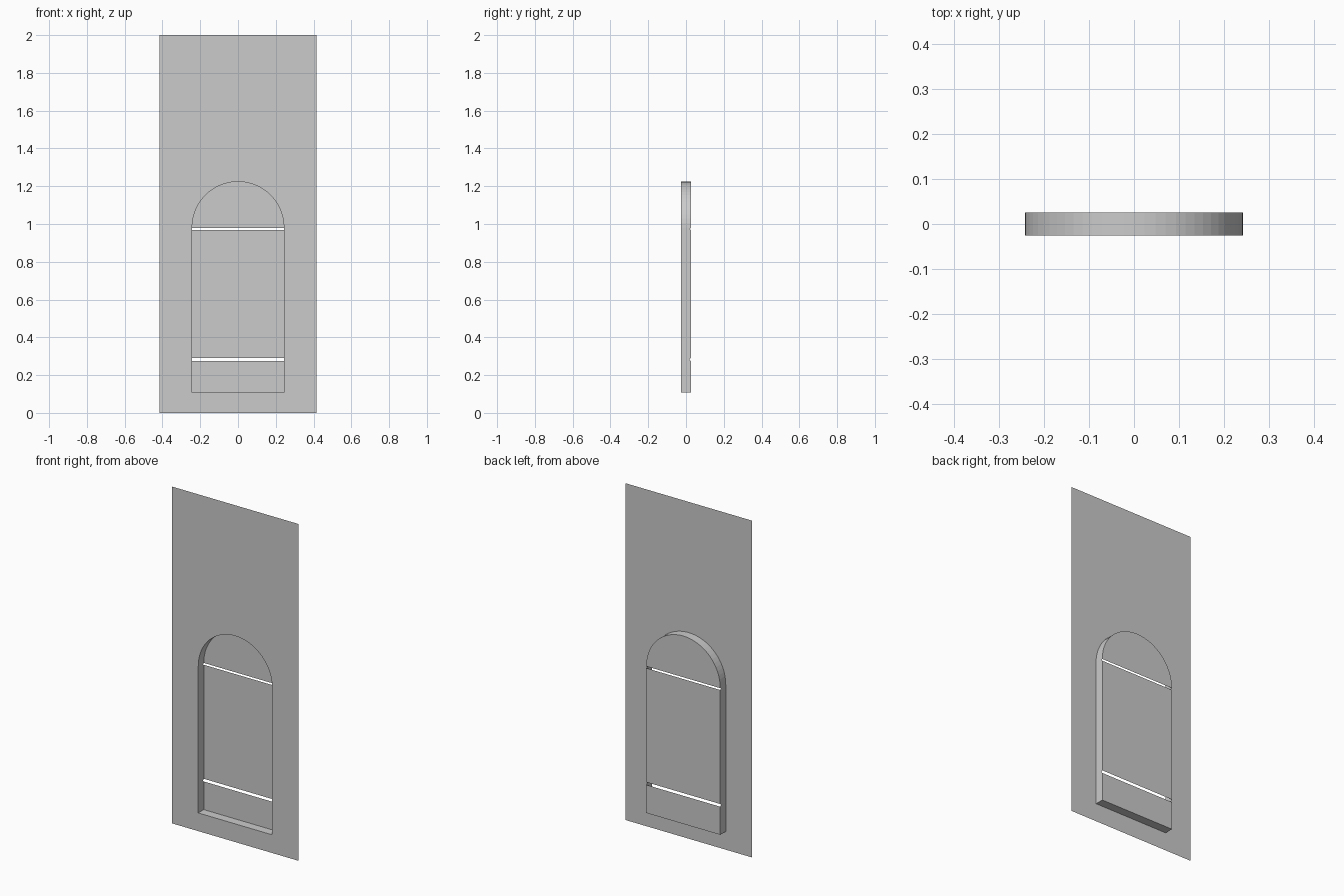
import bpy, bmesh, math

if "Cube" in bpy.data.objects:
    bpy.data.objects.remove(bpy.data.objects["Cube"])

W, H = 0.415, 2.0            # facade half width, height
R = 0.243                    # niche half width / arch radius
Z0, ZTOP = 0.108, 1.224      # niche bottom and crown
ZS = ZTOP - R                # spring line of the arch
YF, YB = -0.026, 0.026       # front and back planes
NOTCH = 0.008                # groove depth in the side walls
SLOTS = [(0.275, 0.291), (0.968, 0.979)]
SEG = 32


def make_object(name, bm):
    mesh = bpy.data.meshes.new(name)
    bm.to_mesh(mesh)
    bm.free()
    obj = bpy.data.objects.new(name, mesh)
    bpy.context.collection.objects.link(obj)
    return obj


def face_front(bm):
    bm.normal_update()
    for f in bm.faces:
        if f.normal.y > 0:
            f.normal_flip()


def flat_panel(name, outline, y):
    bm = bmesh.new()
    bm.faces.new([bm.verts.new((x, y, z)) for x, z in outline])
    face_front(bm)
    return make_object(name, bm)


# Niche outline: right side going up, arch, left side going down (x, z, back y)
side = [(Z0, YB)]
for a, b in SLOTS:
    side += [(a, YB), ((a + b) / 2, YB - NOTCH), (b, YB)]
arch = [(R * math.cos(math.pi * i / SEG), ZS + R * math.sin(math.pi * i / SEG))
        for i in range(SEG + 1)]
outline = ([(R, z, y) for z, y in side] + [(x, z, YB) for x, z in arch]
           + [(-R, z, y) for z, y in reversed(side)])

# Front panel with arched opening
bm = bmesh.new()
for loop in ([(-W, 0), (W, 0), (W, H), (-W, H)], [(x, z) for x, z, _ in outline]):
    vs = [bm.verts.new((x, YF, z)) for x, z in loop]
    for i, v in enumerate(vs):
        bm.edges.new((v, vs[(i + 1) % len(vs)]))
bmesh.ops.triangle_fill(bm, edges=bm.edges[:], use_beauty=True, normal=(0, -1, 0))
face_front(bm)
make_object("front_panel", bm)

# Reveal walls around the opening, facing inward
bm = bmesh.new()
front = [bm.verts.new((x, YF, z)) for x, z, _ in outline]
back = [bm.verts.new((x, y, z)) for x, z, y in outline]
n = len(outline)
for i in range(n):
    j = (i + 1) % n
    bm.faces.new((front[i], back[i], back[j], front[j]))
bm.normal_update()
for f in bm.faces:
    c = f.calc_center_median()
    if f.normal.x * c.x + f.normal.z * (c.z - 0.6) > 0:
        f.normal_flip()
make_object("niche_wall", bm)

# Back panels separated by the slots
(lo0, lo1), (hi0, hi1) = SLOTS
for name, a, b in (("lower_back_panel", Z0, lo0), ("middle_back_panel", lo1, hi0)):
    flat_panel(name, [(-R, a), (R, a), (R, b), (-R, b)], YB)
flat_panel("arched_back_panel", [(R, hi1)] + arch + [(-R, hi1)], YB)
